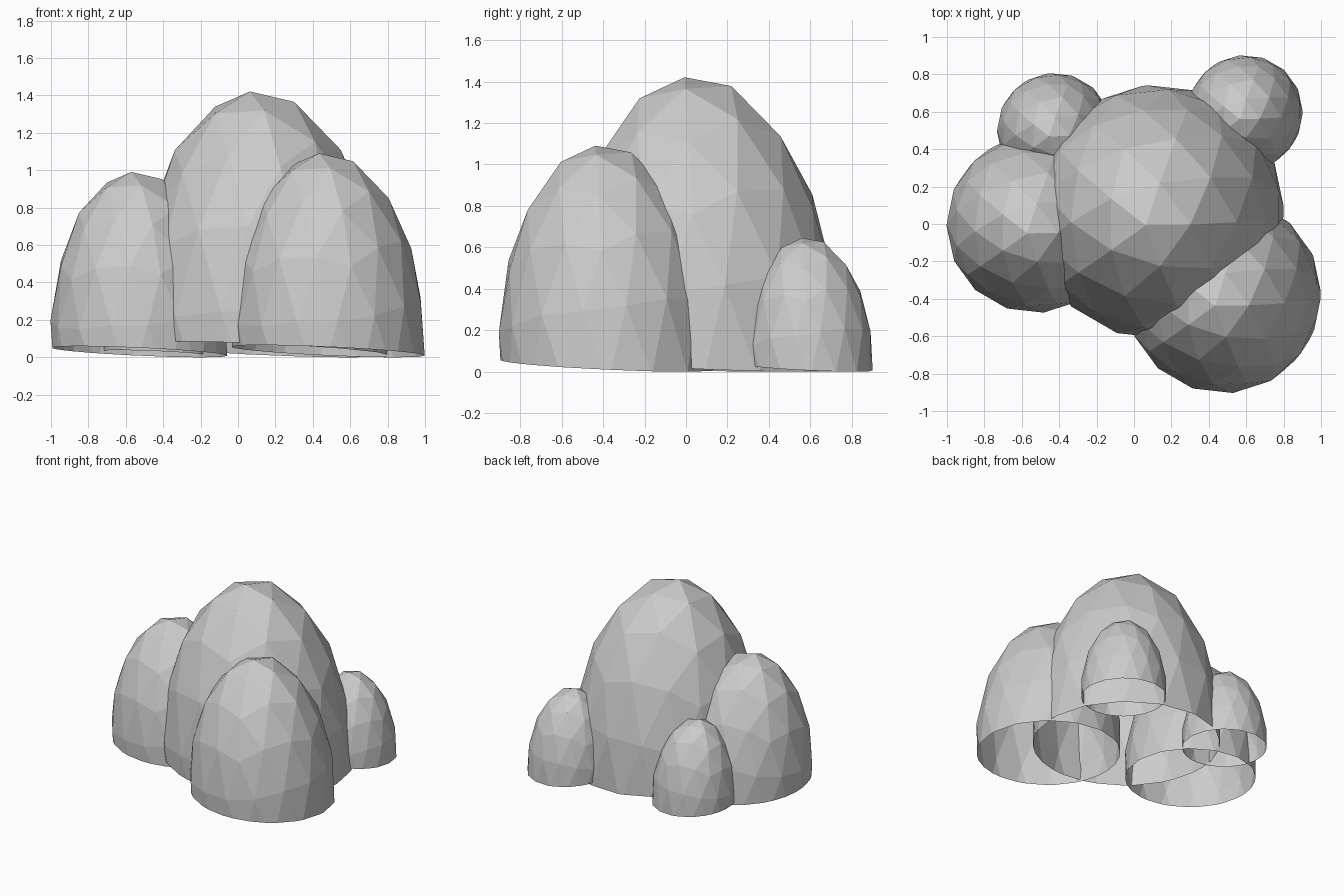
import bpy, bmesh
from mathutils import Vector

if "Cube" in bpy.data.objects:
    bpy.data.objects.remove(bpy.data.objects["Cube"])


def boulder_mesh():
    """Faceted egg of unit height, standing on z = 0, open underneath."""
    bm = bmesh.new()
    bmesh.ops.create_icosphere(bm, subdivisions=1, radius=1)
    bmesh.ops.subdivide_edges(bm, edges=bm.edges[:], cuts=2, use_grid_fill=True)
    tilt = Vector((0, 0, 1)).rotation_difference(Vector((-0.09, -0.105, 0.99)))
    for v in bm.verts:
        p = tilt @ v.co.normalized()
        x, y = p.x * 0.482, p.y * 0.482
        v.co = (x, y, p.z * 0.93 + 0.073 - 0.07 * (x + y))
    # slightly slanted open base
    bmesh.ops.bisect_plane(bm, geom=bm.verts[:] + bm.edges[:] + bm.faces[:],
                           plane_co=(0, 0, 0.03), plane_no=(0.045, 0.045, 1),
                           clear_inner=True)
    bmesh.ops.triangulate(bm, faces=bm.faces[:])
    bmesh.ops.recalc_face_normals(bm, faces=bm.faces[:])
    mesh = bpy.data.meshes.new("boulder")
    bm.to_mesh(mesh)
    bm.free()
    return mesh


# name, centre x, centre y, height
rocks = [
    ("main_boulder", 0.125, 0.065, 1.42),
    ("front_right_boulder", 0.48, -0.382, 1.09),
    ("left_boulder", -0.528, 0.0, 0.99),
    ("back_right_stone", 0.594, 0.594, 0.645),
    ("back_left_stone", -0.426, 0.501, 0.64),
]

base = boulder_mesh()
for name, x, y, size in rocks:
    ob = bpy.data.objects.new(name, base.copy())
    ob.location = (x, y, 0)
    ob.scale = (size, size, size)
    bpy.context.collection.objects.link(ob)
